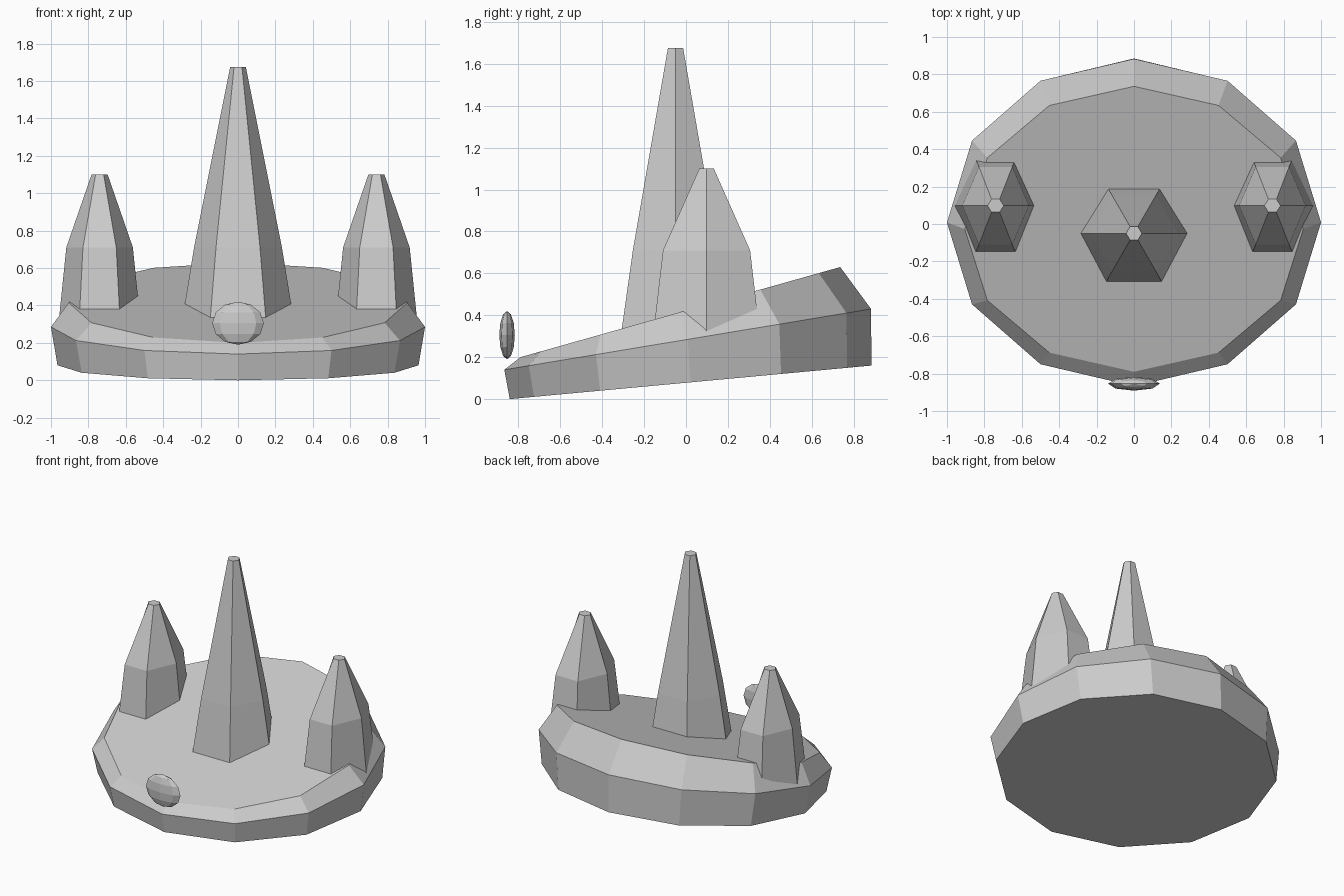
import bpy, bmesh, math

if "Cube" in bpy.data.objects:
    bpy.data.objects.remove(bpy.data.objects["Cube"])

grey = bpy.data.materials.new("plain grey")
grey.diffuse_color = (0.6, 0.6, 0.6, 1)
grey.use_nodes = True
grey.node_tree.nodes["Principled BSDF"].inputs["Base Color"].default_value = grey.diffuse_color


def loft(name, sides, rings):
    """Stack rings of (cx, cy, cz, rx, ry, tilt); tilt is the height change from centre to back."""
    bm = bmesh.new()
    loops = []
    for cx, cy, cz, rx, ry, tilt in rings:
        loop = []
        for i in range(sides):
            a = 2 * math.pi * i / sides
            c, s = math.cos(a), math.sin(a)
            loop.append(bm.verts.new((cx + rx * c, cy + ry * s, cz + tilt * s)))
        loops.append(loop)
    for low, high in zip(loops, loops[1:]):
        for i in range(sides):
            j = (i + 1) % sides
            bm.faces.new((low[i], low[j], high[j], high[i]))
    bm.faces.new(loops[0][::-1])
    bm.faces.new(loops[-1])
    return finish(name, bm)


def finish(name, bm):
    bmesh.ops.recalc_face_normals(bm, faces=bm.faces)
    mesh = bpy.data.meshes.new(name)
    bm.to_mesh(mesh)
    bm.free()
    mesh.materials.append(grey)
    obj = bpy.data.objects.new(name, mesh)
    bpy.context.collection.objects.link(obj)
    return obj


# Twelve-sided sloping base with a bevelled upper rim
loft("sloping_base", 12, [
    (0, 0.022, 0.08, 0.965, 0.863, 0.08),
    (0, 0.008, 0.285, 1.0, 0.875, 0.145),
    (0, -0.027, 0.415, 0.905, 0.763, 0.215),
])

# Tall central spike
loft("centre_spike", 6, [
    (0, -0.05, 0.20, 0.318, 0.318, 0),
    (0, -0.05, 0.71, 0.235, 0.235, 0),
    (0, -0.05, 1.675, 0.042, 0.042, 0),
])

# Matching pair of shorter side spikes
for side, label in ((-1, "left"), (1, "right")):
    loft(label + "_spike", 6, [
        (side * 0.74, 0.098, 0.30, 0.22, 0.295, 0),
        (side * 0.74, 0.098, 0.71, 0.178, 0.24, 0),
        (side * 0.74, 0.098, 1.10, 0.043, 0.04, 0),
    ])

# Flattened faceted bead at the front
bm = bmesh.new()
bmesh.ops.create_uvsphere(bm, u_segments=8, v_segments=6, radius=1)
bmesh.ops.scale(bm, vec=(0.138, 0.037, 0.115), verts=bm.verts)
bmesh.ops.translate(bm, vec=(0, -0.854, 0.305), verts=bm.verts)
finish("front_bead", bm)
